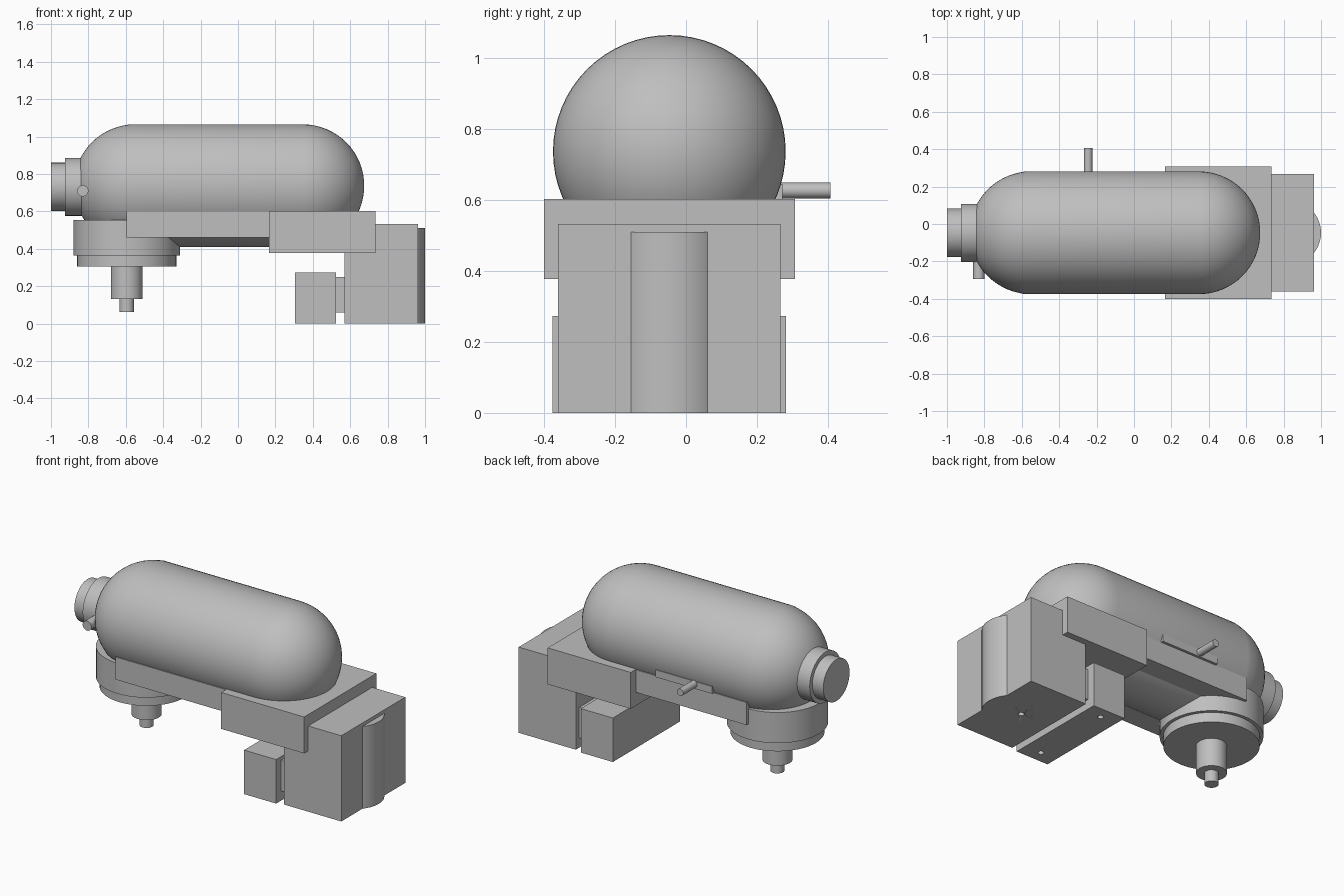
import bpy
from math import pi
from mathutils import Vector

cube = bpy.data.objects.get("Cube")
if cube:
    bpy.data.objects.remove(cube, do_unlink=True)

# One plain grey for the whole model
GREY = (0.52, 0.52, 0.52, 1)
grey = bpy.data.materials.new("plain grey")
grey.use_nodes = True
grey.diffuse_color = GREY
grey.node_tree.nodes["Principled BSDF"].inputs["Base Color"].default_value = GREY

MID = -0.047    # shared centre line of all parts
TURN = {"x": (0, pi / 2, 0), "y": (pi / 2, 0, 0), "z": (0, 0, 0)}


def finish(name, smooth=False):
    ob = bpy.context.object
    ob.name = name
    bpy.ops.object.transform_apply(location=False, rotation=True, scale=True)
    ob.data.materials.append(grey)
    if smooth:
        bpy.ops.object.shade_smooth_by_angle(angle=pi / 6)
    return ob


def box(name, low, high):
    low, high = Vector(low), Vector(high)
    bpy.ops.mesh.primitive_cube_add(size=1, location=(low + high) / 2)
    bpy.context.object.scale = high - low
    return finish(name)


def centred_box(name, x, half_width, z):
    return box(name, (x[0], MID - half_width, z[0]), (x[1], MID + half_width, z[1]))


def rod(name, axis, start, length, radius, sides=64):
    centre = Vector(start)
    centre["xyz".index(axis)] += length / 2
    bpy.ops.mesh.primitive_cylinder_add(vertices=sides, radius=radius, depth=length,
                                        location=centre, rotation=TURN[axis])
    return finish(name, True)


def drill(ob, x, y):
    # Small blind hole in the underside
    cutter = rod("hole_cutter", "z", (x, y, -0.05), 0.15, 0.017, 24)
    cutter.hide_render = True
    bpy.context.view_layer.objects.active = ob
    mod = ob.modifiers.new("hole", "BOOLEAN")
    mod.operation, mod.solver, mod.object = "DIFFERENCE", "EXACT", cutter
    bpy.ops.object.modifier_apply(modifier=mod.name)
    bpy.data.objects.remove(cutter, do_unlink=True)


# Round-ended tank: a sphere stretched apart at its middle ring
RADIUS, LEFT, RIGHT = 0.328, -0.55, 0.347
bpy.ops.mesh.primitive_uv_sphere_add(segments=64, ring_count=32, radius=RADIUS,
                                     location=(0, MID, 0.737), rotation=TURN["x"])
tank = finish("tank")
mesh = tank.data
for v in mesh.vertices:
    v.co.x += RIGHT if v.co.x > -0.001 else LEFT
# Bridge ring: plain tube filling the middle of the tank
for p in mesh.polygons:
    xs = [mesh.vertices[i].co.x for i in p.vertices]
    if min(xs) < LEFT + 0.001 and max(xs) > RIGHT - 0.001:
        # keep the bridging faces exactly straight
        for i in p.vertices:
            co = mesh.vertices[i].co
            if co.x < 0:
                k = RADIUS / (co.y ** 2 + co.z ** 2) ** 0.5
                co.y, co.z = co.y * k, co.z * k
bpy.ops.object.shade_smooth_by_angle(angle=pi / 6)

# Neck and cap on the tank end
rod("neck", "x", (-0.925, MID, 0.731), 0.2, 0.155)
rod("neck_cap", "x", (-1, MID, 0.731), 0.1, 0.129)

# Side pins
rod("front_pin", "y", (-0.83, -0.295, 0.71), 0.2, 0.03, 32)
rod("back_pin", "y", (-0.245, 0.2, 0.627), 0.207, 0.022, 32)
box("back_pin_plate", (-0.37, 0.2, 0.6), (0.02, 0.272, 0.645))

# Round fitting below the tank
FITTING_X = -0.595
for name, bottom, top, radius in (("fitting_drum", 0.365, 0.555, 0.285),
                                  ("fitting_flange", 0.305, 0.365, 0.265),
                                  ("fitting_stem", 0.132, 0.305, 0.085),
                                  ("fitting_tip", 0.062, 0.132, 0.039)):
    rod(name, "z", (FITTING_X, MID, bottom), top - bottom, radius)

# Cradle and blocks
centred_box("cradle_slab", (-0.595, 0.2), 0.303, (0.46, 0.6))
centred_box("saddle_block", (0.165, 0.735), 0.354, (0.377, 0.603))
end_block = centred_box("end_block", (0.57, 0.962), 0.314, (0, 0.532))
rod("end_bulge", "z", (0.829, MID, 0.2), 0.31, 0.171)
centred_box("link_block", (0.52, 0.575), 0.28, (0.06, 0.25))
foot_block = centred_box("foot_block", (0.305, 0.525), 0.329, (0, 0.273))

# Lower part of the bulge, kept clear of the drilled hole
bulge_base = rod("end_bulge_base", "z", (0.829, MID, 0), 0.2, 0.171)
drill(bulge_base, 0.77, MID)
drill(end_block, 0.77, MID)
for side in (-1, 1):
    drill(foot_block, 0.415, MID + side * 0.255)
